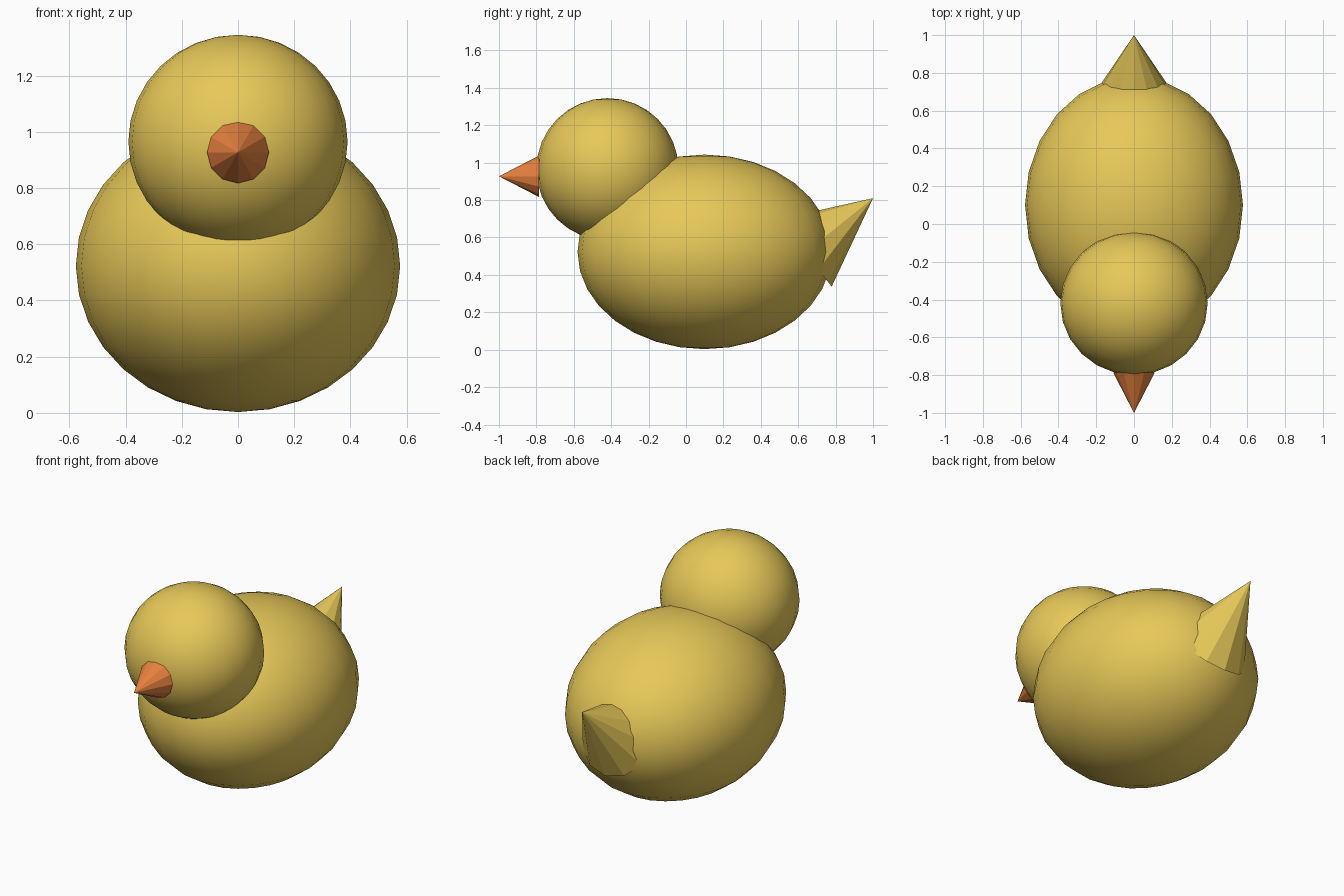
import bpy
import math
from mathutils import Vector

if "Cube" in bpy.data.objects:
    bpy.data.objects.remove(bpy.data.objects["Cube"])


def material(name, color):
    m = bpy.data.materials.new(name)
    m.diffuse_color = color
    m.use_nodes = True
    m.node_tree.nodes["Principled BSDF"].inputs["Base Color"].default_value = m.diffuse_color
    return m


yellow = material("yellow", (0.80, 0.58, 0.10, 1))
orange = material("orange", (0.80, 0.22, 0.05, 1))


def ball(name, center, radii):
    bpy.ops.mesh.primitive_uv_sphere_add(segments=24, ring_count=16, radius=1, location=center)
    ob = bpy.context.object
    ob.name = name
    ob.scale = radii
    bpy.ops.object.transform_apply(location=False, rotation=False, scale=True)
    bpy.ops.object.shade_smooth()
    ob.data.materials.append(yellow)
    return ob


def spike(name, base, tip, radius, mat):
    # Twelve-sided flat-shaded cone from base centre to tip, tilted about x only
    base, tip = Vector(base), Vector(tip)
    d = tip - base
    bpy.ops.mesh.primitive_cone_add(vertices=12, radius1=radius, radius2=0, depth=d.length,
                                    location=(base + tip) / 2,
                                    rotation=(math.atan2(-d.y, d.z), 0, 0))
    ob = bpy.context.object
    ob.name = name
    ob.data.materials.append(mat)
    return ob


# Body and head
ball("body", (0, 0.10, 0.523), (0.577, 0.68, 0.52))
ball("head", (0, -0.42, 0.965), (0.39, 0.38, 0.38))

# Beak and upturned tail
spike("beak", (0, -0.787, 0.927), (0, -1.0, 0.927), 0.11, orange)
spike("tail", (0, 0.635, 0.517), (0, 1.0, 0.81), 0.23, yellow)
